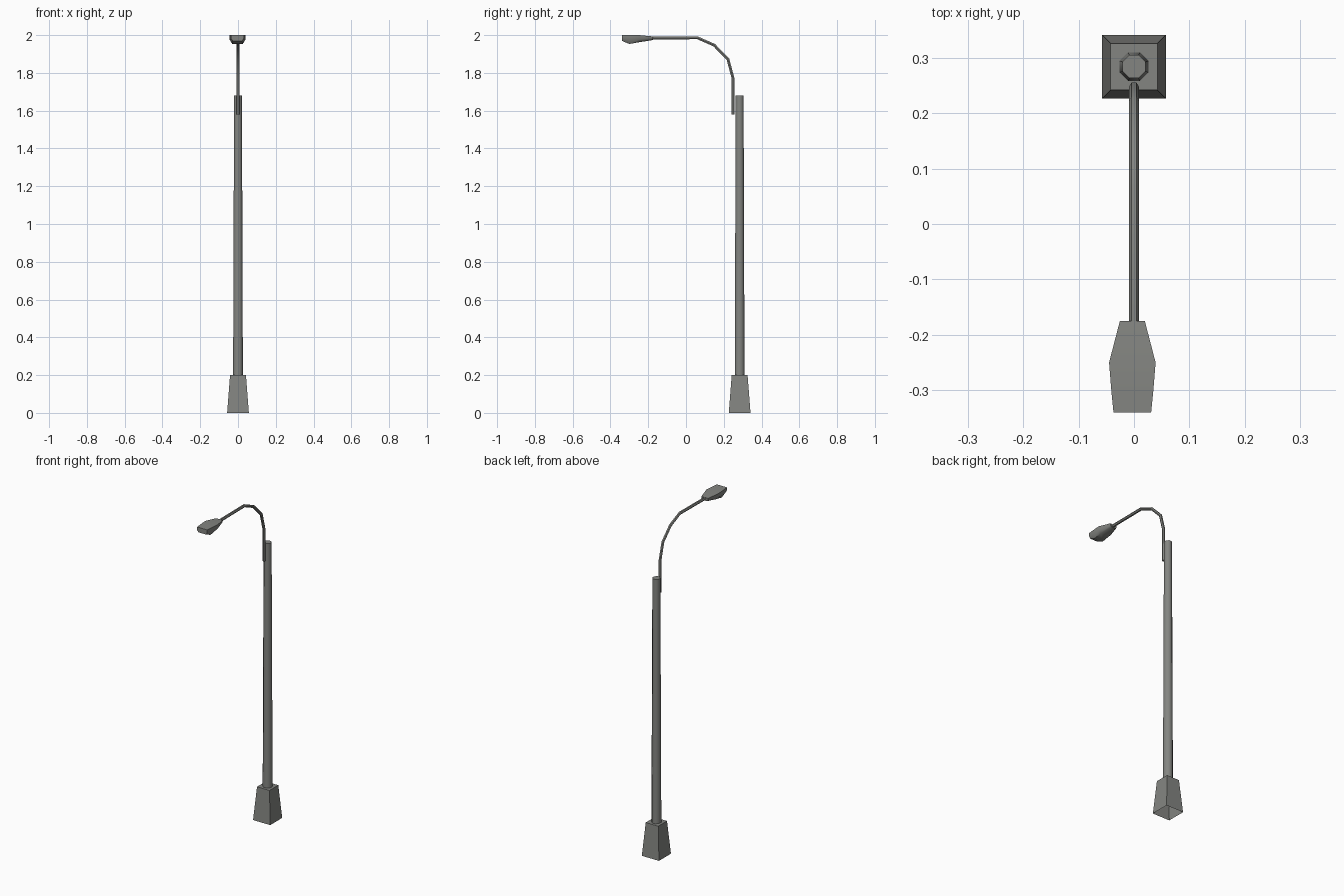
import bpy, bmesh, math
from mathutils import Vector

if "Cube" in bpy.data.objects:
    bpy.data.objects.remove(bpy.data.objects["Cube"])

grey = bpy.data.materials.new("weathered grey metal")
grey.diffuse_color = (0.23, 0.235, 0.22, 1)
grey.use_nodes = True
grey.node_tree.nodes["Principled BSDF"].inputs["Base Color"].default_value = grey.diffuse_color


def loft(name, rings, cap_start=True, cap_end=True, angle=50):
    """Skin a list of closed rings of points."""
    bm = bmesh.new()
    rows = [[bm.verts.new(p) for p in r] for r in rings]
    n = len(rows[0])
    for a, b in zip(rows, rows[1:]):
        for i in range(n):
            j = (i + 1) % n
            bm.faces.new((a[i], a[j], b[j], b[i]))
    if cap_start:
        bm.faces.new(rows[0][::-1])
    if cap_end:
        bm.faces.new(rows[-1])
    bmesh.ops.recalc_face_normals(bm, faces=bm.faces)
    me = bpy.data.meshes.new(name)
    bm.to_mesh(me)
    bm.free()
    me.materials.append(grey)
    ob = bpy.data.objects.new(name, me)
    bpy.context.collection.objects.link(ob)
    bpy.ops.object.select_all(action='DESELECT')
    ob.select_set(True)
    bpy.context.view_layer.objects.active = ob
    bpy.ops.object.shade_smooth_by_angle(angle=math.radians(angle))
    return ob


POLE_Y = 0.284


def flat_ring(radius, z, n):
    return [(radius * math.cos((i + .5) * math.tau / n),
             POLE_Y + radius * math.sin((i + .5) * math.tau / n), z) for i in range(n)]


# Tapered square base, open underneath
loft("base", [flat_ring(0.0575 * math.sqrt(2), 0, 4),
              flat_ring(0.042 * math.sqrt(2), 0.2, 4)], cap_start=False)

# Tapered octagonal pole
loft("pole", [flat_ring(0.028, 0.19, 8), flat_ring(0.0225, 1.68, 8)], cap_start=False)

# Curved arm: six-sided tube swept along a path in the y-z plane
path = [Vector((0, y, z)) for y, z in
        [(0.248, 1.58), (0.248, 1.775), (0.222, 1.873), (0.149, 1.947),
         (0.06, 1.986), (-0.19, 1.984)]]
rings = []
for i, p in enumerate(path):
    t = (path[min(i + 1, len(path) - 1)] - path[max(i - 1, 0)]).normalized()
    side = Vector((1, 0, 0))
    up = t.cross(side)
    rings.append([p + 0.0088 * (math.cos(k * math.tau / 6) * side
                                + math.sin(k * math.tau / 6) * up) for k in range(6)])
loft("arm", rings)

# Lamp head: y, half width, top z, shoulder z, bottom half width, bottom z
sections = [(-0.175, 0.0225, 1.993, 1.983, 0.014, 1.974),
            (-0.25, 0.042, 2.0, 1.976, 0.028, 1.962),
            (-0.30, 0.038, 2.0, 1.972, 0.028, 1.953),
            (-0.34, 0.034, 2.0, 1.982, 0.024, 1.970)]
loft("lamp_head", [[(s * w - 0.003, y, z) for s, w, z in
                    [(-1, w, top), (1, w, top), (1, w, mid),
                     (1, bw, bot), (-1, bw, bot), (-1, w, mid)]]
                   for y, w, top, mid, bw, bot in sections])
